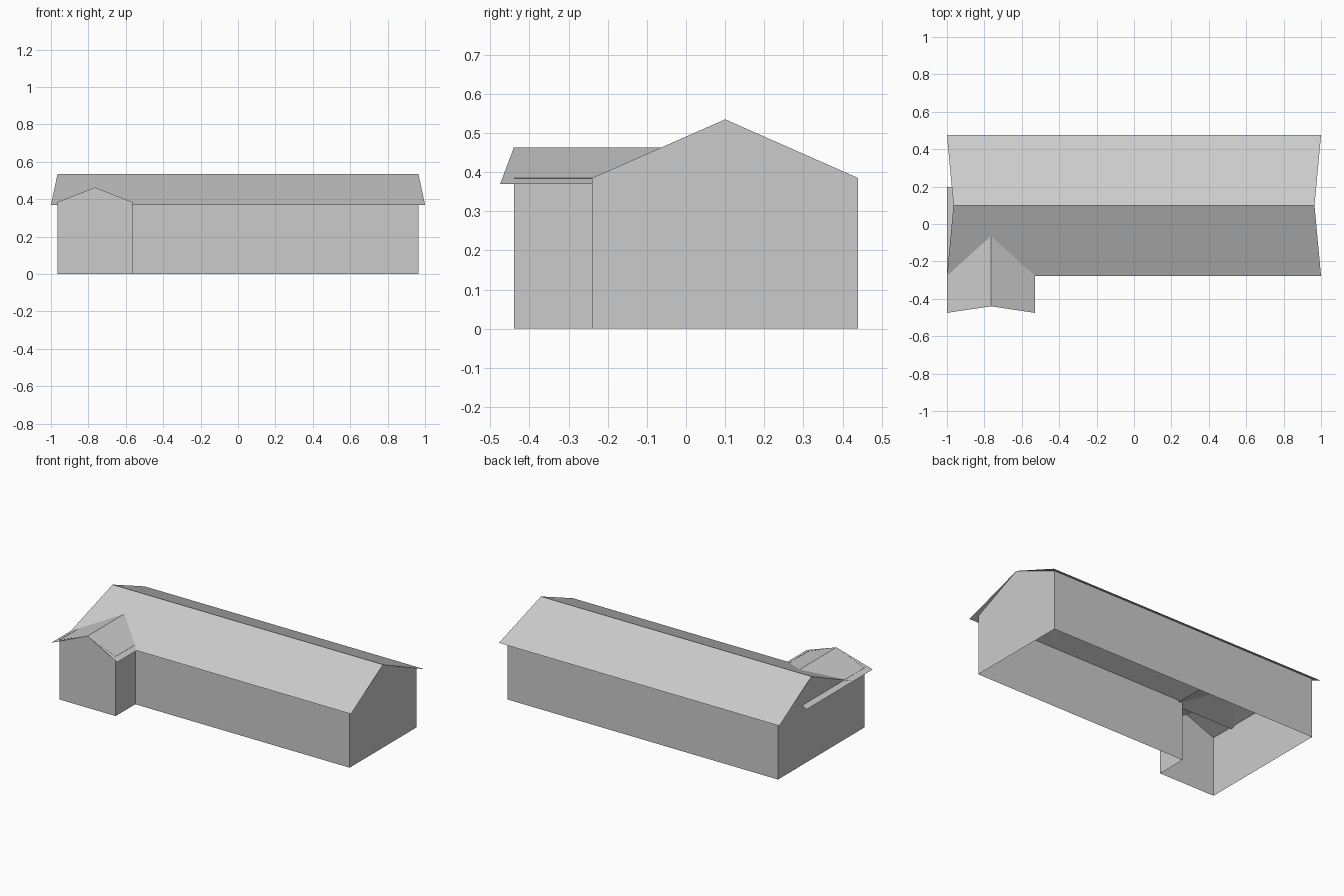
import bpy

cube = bpy.data.objects.get("Cube")
if cube:
    bpy.data.objects.remove(cube)

grey = bpy.data.materials.new("plain_grey")
grey.use_nodes = True
colour = (0.6, 0.6, 0.6, 1)
grey.diffuse_color = colour
grey.node_tree.nodes["Principled BSDF"].inputs["Base Color"].default_value = colour


def add_sheet(name, verts, faces):
    mesh = bpy.data.meshes.new(name)
    mesh.from_pydata(verts, [], faces)
    mesh.materials.append(grey)
    obj = bpy.data.objects.new(name, mesh)
    bpy.context.collection.objects.link(obj)
    return obj


EAVE = 0.385
END, FRONT, BACK = 0.965, -0.24, 0.44      # hall walls
RIDGE_Y, RIDGE_Z = 0.10, 0.535
WING_X, WING_FRONT = -0.565, -0.44         # front wing walls
WING_RIDGE_X, WING_RIDGE_Z = -0.765, 0.463
EAVE_LOW = 0.37                            # drip edge of both roofs

# Outer walls: open L-shaped shell
outline = [(-END, WING_FRONT), (WING_X, WING_FRONT), (WING_X, FRONT),
           (END, FRONT), (END, BACK), (-END, BACK)]
n = len(outline)
verts = [(x, y, z) for z in (0, EAVE) for x, y in outline]
add_sheet("walls", verts, [(i, (i + 1) % n, (i + 1) % n + n, i + n) for i in range(n)])

# Gable triangles
for side, name in ((-1, "right_gable"), (1, "left_gable")):
    x = side * END
    tri = [(x, FRONT, EAVE), (x, BACK, EAVE), (x, RIDGE_Y, RIDGE_Z)]
    add_sheet(name, tri, [(0, 1, 2) if side > 0 else (0, 2, 1)])
add_sheet("wing_gable", [(-END, WING_FRONT, EAVE), (WING_X, WING_FRONT, EAVE),
                         (WING_RIDGE_X, WING_FRONT, WING_RIDGE_Z)], [(0, 1, 2)])

# Roofs: two thin slopes each, flaring outwards at the eaves
slopes = [(0, 1, 3, 2), (2, 3, 5, 4)]
add_sheet("hall_roof", [(-1, -0.277, EAVE_LOW), (1, -0.277, EAVE_LOW),
                        (-END, RIDGE_Y, RIDGE_Z), (END, RIDGE_Y, RIDGE_Z),
                        (-1, 0.477, EAVE_LOW), (1, 0.477, EAVE_LOW)], slopes)
add_sheet("wing_roof", [(-1, 0.2, EAVE_LOW), (-1, -0.475, EAVE_LOW),
                        (WING_RIDGE_X, 0.165, WING_RIDGE_Z),
                        (WING_RIDGE_X, WING_FRONT, WING_RIDGE_Z),
                        (-0.53, 0.2, EAVE_LOW), (-0.53, -0.475, EAVE_LOW)], slopes)
